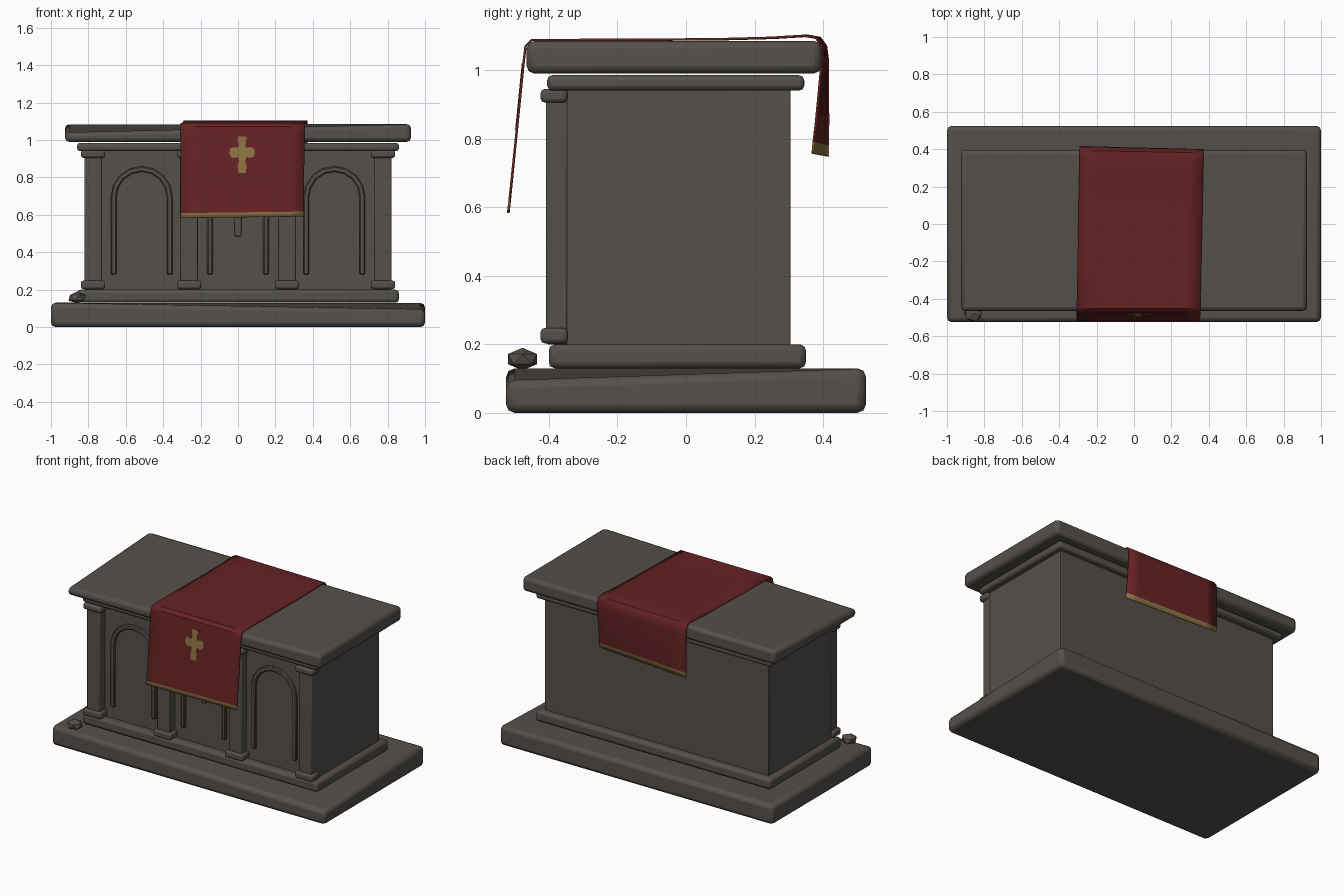
import bpy, bmesh, math
from mathutils import Vector

if "Cube" in bpy.data.objects:
    bpy.data.objects.remove(bpy.data.objects["Cube"])


def material(name, rgb):
    m = bpy.data.materials.new(name)
    m.use_nodes = True
    m.diffuse_color = (*rgb, 1)
    bsdf = m.node_tree.nodes["Principled BSDF"]
    bsdf.inputs["Base Color"].default_value = (*rgb, 1)
    bsdf.inputs["Roughness"].default_value = 0.9
    return m


STONE = material("grey stone", (0.09, 0.081, 0.07))
RED = material("red cloth", (0.13, 0.016, 0.017))
GOLD = material("gold trim", (0.27, 0.17, 0.055))


def finish(bm, name, mats, bevel=0, segments=2, smooth=True):
    bmesh.ops.recalc_face_normals(bm, faces=bm.faces)
    mesh = bpy.data.meshes.new(name)
    bm.to_mesh(mesh)
    bm.free()
    ob = bpy.data.objects.new(name, mesh)
    bpy.context.collection.objects.link(ob)
    for m in mats:
        mesh.materials.append(m)
    if bevel:
        mod = ob.modifiers.new("Bevel", 'BEVEL')
        mod.width, mod.segments = bevel, segments
    if smooth:
        bpy.ops.object.select_all(action='DESELECT')
        ob.select_set(True)
        bpy.context.view_layer.objects.active = ob
        bpy.ops.object.shade_smooth_by_angle(angle=math.radians(35))
    return ob


def add_box(bm, lo, hi):
    verts = bmesh.ops.create_cube(bm, size=1)["verts"]
    lo, hi = Vector(lo), Vector(hi)
    for v in verts:
        v.co = (lo + hi) / 2 + v.co * (hi - lo)
    return verts


def block(name, lo, hi, bevel, chip=None):
    """Bevelled stone block; chip = (x sign, drop) lowers one front top corner."""
    bm = bmesh.new()
    verts = add_box(bm, lo, hi)
    if chip:
        for v in verts:
            if v.co.x * chip[0] > 0 and v.co.y < 0 and v.co.z > (lo[2] + hi[2]) / 2:
                v.co.z -= chip[1]
    return finish(bm, name, [STONE], bevel)


# Stacked stone slabs
block("base_slab", (-1, -.525, 0), (1, .525, .13), .025, (1, .035))
block("plinth", (-.86, -.4, .13), (.86, .35, .2), .018)
block("body", (-.82, -.35, .19), (.82, .305, .95), .004)
block("cornice", (-.86, -.405, .94), (.86, .345, .985), .015)
block("top_slab", (-.925, -.465, .99), (.925, .395, 1.085), .022, (-1, .045))

# Pilasters with foot and cap
for i, x in enumerate((-.775, -.262, .262, .775)):
    for part, half, front, z0, z1, bev in (("shaft", .047, -.408, .2, .94, .006),
                                           ("foot", .065, -.424, .203, .248, .012),
                                           ("cap", .065, -.424, .905, .945, .012)):
        block(f"pilaster_{part}_{i + 1}", (x - half, front, z0), (x + half, -.345, z1), bev)

# Raised arch mouldings on the front
R_OUT, R_IN, SPRING, FOOT = .165, .135, .695, .28
for i, x in enumerate((-.515, 0, .515)):
    bm = bmesh.new()
    rings = []
    angles = [math.pi * k / 8 for k in range(9)]
    stations = [(0, FOOT)] + [(a, SPRING) for a in angles] + [(math.pi, FOOT)]
    for a, z in stations:
        rings.append([bm.verts.new((x + r * math.cos(a), y, z + r * math.sin(a)))
                      for r, y in ((R_IN, -.34), (R_OUT, -.34), (R_OUT, -.366), (R_IN, -.366))])
    for a, b in zip(rings, rings[1:]):
        for k in range(4):
            bm.faces.new((a[k], a[(k + 1) % 4], b[(k + 1) % 4], b[k]))
    bm.faces.new(rings[0])
    bm.faces.new(rings[-1])
    finish(bm, f"arch_moulding_{i + 1}", [STONE], .006, 1)

# Relief cross in the middle arch
block("relief_upright", (-.018, -.368, .485), (.018, -.345, .8), .006)
block("relief_arm", (-.08, -.367, .68), (.08, -.345, .715), .006)

# Fallen stone chip
bm = bmesh.new()
bmesh.ops.create_icosphere(bm, subdivisions=1, radius=1)
for v in bm.verts:
    v.co = Vector((-.86, -.477, .157)) + Vector((v.co.x * .052, v.co.y * .05, v.co.z * .033))
finish(bm, "stone_chip", [STONE], smooth=False)

# Draped cloth: side profile swept across, slightly turned, gold at both hems
PROFILE = [(-.518, .587), (-.515, .613), (-.496, .8), (-.474, 1.02), (-.468, 1.07),
           (-.45, 1.088), (-.2, 1.088), (.1, 1.09), (.25, 1.094), (.35, 1.1),
           (.385, 1.094), (.402, 1.07), (.405, 1.03), (.397, .85), (.393, .785), (.392, .752)]
TURN, COLS = .02, 8
bm = bmesh.new()
rows = []
for y, z in PROFILE:
    row = []
    for c in range(COLS + 1):
        u = c / COLS - .5
        twist = -.03 * u * max(0, 1.08 - z) / .3 if y > 0 else 0
        turn = -TURN * u * .6 if y > 0 else 0
        row.append(bm.verts.new((.033 + u * .662 + TURN * y, y + turn + twist, z + .008 * u * (z < .8))))
    rows.append(row)
for r, (a, b) in enumerate(zip(rows, rows[1:])):
    for c in range(COLS):
        f = bm.faces.new((a[c], a[c + 1], b[c + 1], b[c]))
        f.material_index = 1 if r in (0, len(rows) - 2) else 0
cloth = finish(bm, "altar_cloth", [RED, GOLD])
solid = cloth.modifiers.new("Thickness", 'SOLIDIFY')
solid.thickness, solid.offset = .007, 0

# Gold cross plate lying on the hanging front of the cloth
HALF = [(.022, 1.02), (.024, 1.0), (.016, .975), (.022, .958), (.045, .962), (.064, .955),
        (.069, .932), (.06, .91), (.04, .904), (.022, .91), (.016, .885), (.024, .865), (.02, .825)]
outline = HALF + [(-x, z) for x, z in reversed(HALF)]
bm = bmesh.new()
face = bm.faces.new([bm.verts.new((.022 + x, -.474 - (1.02 - z) * .1 - .005, z)) for x, z in outline])
ext = bmesh.ops.extrude_face_region(bm, geom=[face])["geom"]
for v in ext:
    if isinstance(v, bmesh.types.BMVert):
        v.co.y += .005
finish(bm, "cloth_cross", [GOLD], smooth=False)
